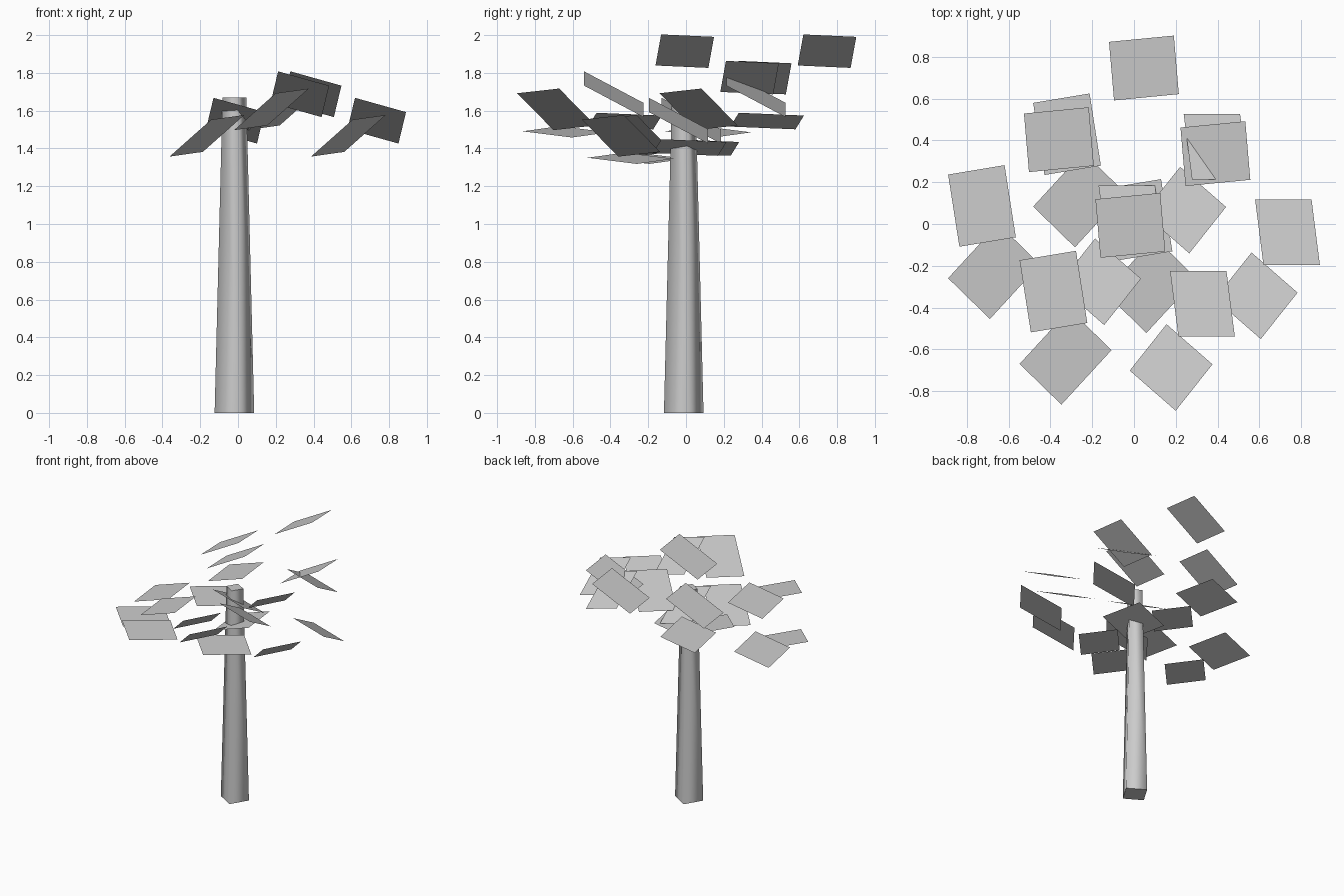
import bpy
import bmesh
import math
from mathutils import Vector

cube = bpy.data.objects.get("Cube")
if cube:
    bpy.data.objects.remove(cube, do_unlink=True)

# One plain grey for everything
grey = bpy.data.materials.new("plain_grey")
grey.use_nodes = True
colour = (0.6, 0.6, 0.6, 1)
grey.diffuse_color = colour
grey.node_tree.nodes["Principled BSDF"].inputs["Base Color"].default_value = colour

# Trunk: tapered four-sided post with smoothed sides
HEIGHT = 1.67
bpy.ops.mesh.primitive_cone_add(vertices=4, radius1=0.108, radius2=0.065, depth=HEIGHT,
                                location=(-0.019, -0.012, HEIGHT / 2))
trunk = bpy.context.object
trunk.name = "trunk"
# A cone's first vertex lies on an axis, so this is a small twist
trunk.rotation_euler.z = math.radians(14)
trunk.data.materials.append(grey)
for face in trunk.data.polygons:
    face.use_smooth = abs(face.normal.z) < 0.9
for edge in trunk.data.edges:
    z1, z2 = (trunk.data.vertices[i].co.z for i in edge.vertices)
    edge.use_edge_sharp = abs(z1 - z2) < 0.01

# Each leaf cluster repeats one tilted card on a twisted two-by-two grid
STEP_U = Vector((0.407, 0.343, 0))
STEP_V = Vector((0.342, -0.41, 0))
LIFT = 0.07


def leaf_cluster(name, centre, corner_a, corner_b, slope):
    """Four parallel cards; the corners are offsets from a card's middle."""
    bm = bmesh.new()
    corners = []
    for x, y in (corner_a, corner_b):
        corners.append(Vector((x, y, x * slope[0] + y * slope[1])))
    corners += [-c for c in corners]
    for s in (-1, 1):
        for t in (-1, 1):
            middle = Vector(centre) + (STEP_U * s + STEP_V * t) / 2
            middle.z -= LIFT * s * t
            face = bm.faces.new([bm.verts.new(middle + c) for c in corners])
            face.normal_update()
            if face.normal.z < 0:
                face.normal_flip()
    mesh = bpy.data.meshes.new(name)
    bm.to_mesh(mesh)
    bm.free()
    mesh.materials.append(grey)
    bpy.context.collection.objects.link(bpy.data.objects.new(name, mesh))


leaf_cluster("back_leaves", (0.015, 0.37, 1.845), (-0.167, 0.125), (0.143, 0.155), (0.53, 0))
leaf_cluster("right_leaves", (-0.353, 0.053, 1.475), (-0.162, 0.15), (0.108, 0.195), (0.27, 0))
leaf_cluster("left_leaves", (0.36, -0.006, 1.617), (-0.155, 0.157), (0.115, 0.157), (-0.28, -0.566))
leaf_cluster("front_right_leaves", (-0.295, -0.26, 1.418), (-0.22, -0.033), (-0.02, -0.228), (-0.136, 0))
leaf_cluster("front_left_leaves", (0.21, -0.31, 1.537), (-0.198, -0.015), (0.022, -0.207), (0.583, -0.35))
